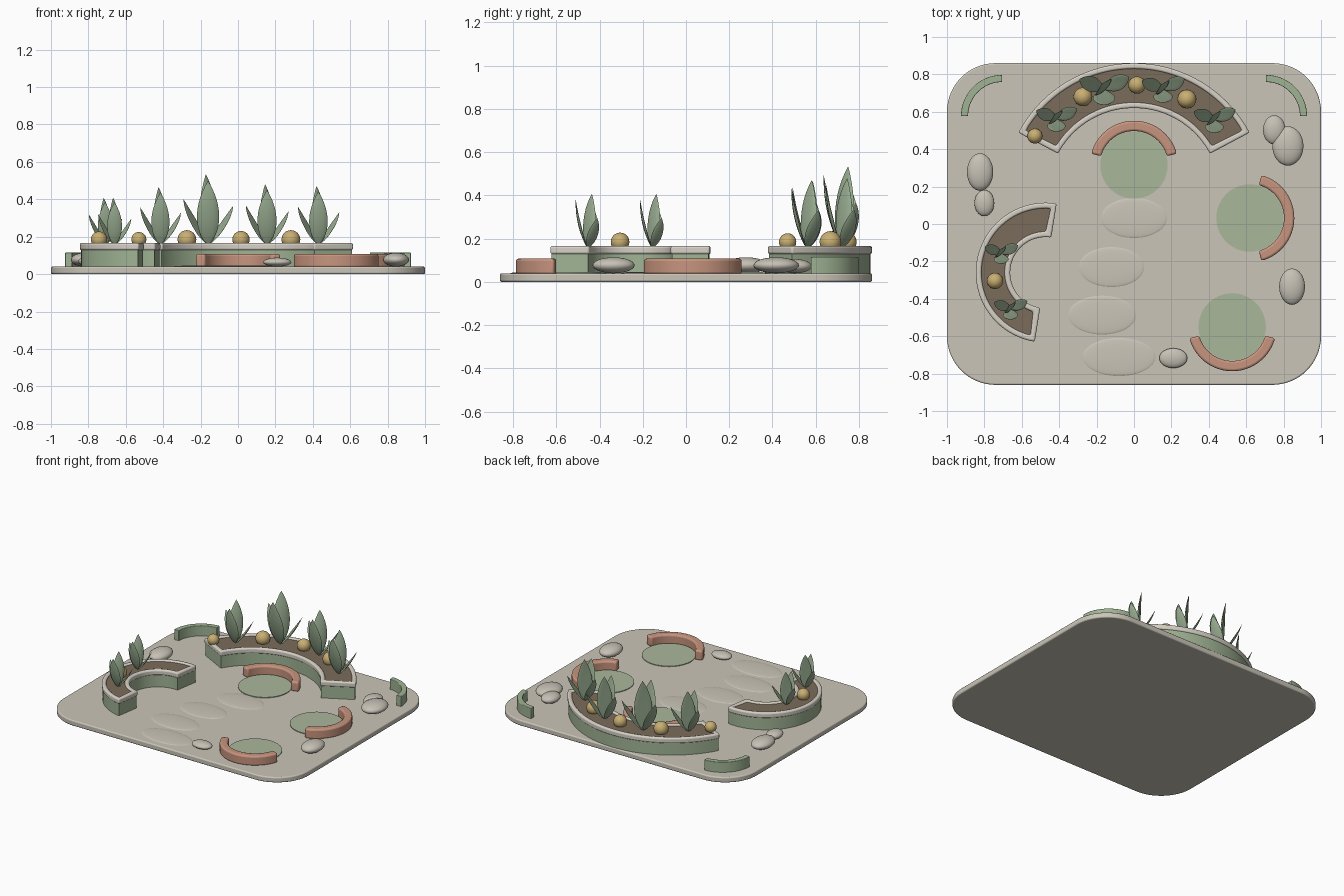
import bpy, bmesh
from math import sin, cos, pi, radians, hypot

cube = bpy.data.objects.get("Cube")
if cube:
    bpy.data.objects.remove(cube)
made = []


def material(name, rgb):
    m = bpy.data.materials.new(name)
    m.use_nodes = True
    lin = [((c / 255 + 0.055) / 1.055) ** 2.4 for c in rgb] + [1]
    m.diffuse_color = lin
    m.node_tree.nodes["Principled BSDF"].inputs["Base Color"].default_value = lin
    return m


PAVING = material("paving stone", (202, 197, 184))
RIM = material("pale rim stone", (214, 209, 198))
ROCK = material("boulder stone", (198, 193, 181))
WALL = material("sage wall", (160, 180, 148))
PAD = material("moss green", (170, 183, 154))
LEAF = material("leaf green", (154, 174, 146))
CLAY = material("terracotta", (199, 148, 126))
SOIL = material("soil brown", (123, 108, 91))
GOLD = material("golden ochre", (200, 174, 114))


def finish(name, bm, mat, bevel=0):
    bmesh.ops.recalc_face_normals(bm, faces=bm.faces)
    me = bpy.data.meshes.new(name)
    bm.to_mesh(me)
    bm.free()
    me.materials.append(mat)
    ob = bpy.data.objects.new(name, me)
    bpy.context.collection.objects.link(ob)
    if bevel:
        mod = ob.modifiers.new("soft edges", "BEVEL")
        mod.width, mod.segments, mod.limit_method = bevel, 3, "ANGLE"
    made.append(ob)
    return ob


def arc(c, r, a0, a1, n=40):
    return [(c[0] + r * cos(radians(a0 + (a1 - a0) * i / n)),
             c[1] + r * sin(radians(a0 + (a1 - a0) * i / n))) for i in range(n + 1)]


def band(c, r0, r1, a0, a1, inset=0):
    """Outline of a curved bar, shrunk evenly by inset."""
    d1, d0 = (inset / r * 180 / pi for r in (r1, r0))
    return (arc(c, r1 - inset, a0 + d1, a1 - d1)
            + arc(c, r0 + inset, a1 - d0, a0 + d0))


def prism(name, loop, z0, z1, mat, bevel=0):
    bm = bmesh.new()
    low, top = ([bm.verts.new((x, y, z)) for x, y in loop] for z in (z0, z1))
    bm.faces.new(low)
    bm.faces.new(top)
    for i in range(len(loop)):
        bm.faces.new((low[i - 1], low[i], top[i], top[i - 1]))
    return finish(name, bm, mat, bevel)


def frame(name, outer, inner, z0, z1, mat, bevel):
    """Closed border between two matching outlines."""
    bm = bmesh.new()
    rings = [[bm.verts.new((x, y, z)) for x, y in loop]
             for loop, z in ((outer, z0), (outer, z1), (inner, z1), (inner, z0))]
    for k in range(4):
        a, b = rings[k], rings[(k + 1) % 4]
        for i in range(len(a)):
            bm.faces.new((a[i - 1], a[i], b[i], b[i - 1]))
    return finish(name, bm, mat, bevel)


def ellipsoid(name, centre, radii, mat):
    bm = bmesh.new()
    bmesh.ops.create_uvsphere(bm, u_segments=32, v_segments=16, radius=1)
    bmesh.ops.scale(bm, vec=radii, verts=bm.verts)
    bmesh.ops.translate(bm, vec=centre, verts=bm.verts)
    return finish(name, bm, mat)


def add_leaf(bm, base, tip, facing, half_width, s):
    """Pointed lens-section leaf rising from base to an offset tip."""
    fx, fy = (f / hypot(*facing) for f in facing)
    rows, sides, rings = 14, 12, []
    for j in range(rows + 1):
        t = 0.004 + 0.992 * j / rows
        w = half_width * 1.84 * t ** 0.75 * (1 - t) ** 0.95 * 1.04
        ring = []
        for k in range(sides):
            a = 2 * pi * k / sides
            u, v = w * cos(a), 0.16 * w * sin(a)
            drift = t ** 0.85
            v += 0.12 * half_width * (1 - 2 * (u / half_width) ** 2) * sin(pi * t)
            ring.append(bm.verts.new((base[0] + s * (tip[0] * drift - fy * u + fx * v),
                                      base[1] + s * (tip[1] * drift + fx * u + fy * v),
                                      base[2] + s * tip[2] * t)))
        rings.append(ring)
    for a, b in zip(rings, rings[1:]):
        for k in range(sides):
            bm.faces.new((a[k - 1], a[k], b[k], b[k - 1]))
    bm.faces.new(rings[0])
    bm.faces.new(rings[-1])


# Rounded base slab
corners = [(0.74, 0.60, 0), (-0.74, 0.60, 90), (-0.74, -0.60, 180), (0.74, -0.60, 270)]
outline = [p for x, y, a in corners for p in arc((x, y), 0.26, a, a + 90, 16)]
prism("base_slab", outline, 0, 0.04, PAVING, 0.008)

# Curved planters: wall, soil bed and raised rim
for name, c, r0, r1, a0, a1 in (("back_planter", (0, 0.16), 0.46, 0.70, 28, 152),
                                ("right_planter", (-0.472, -0.26), 0.19, 0.374, 81, 261)):
    prism(name + "_wall", band(c, r0, r1, a0, a1, 0.006), 0.035, 0.13, WALL)
    prism(name + "_soil", band(c, r0, r1, a0, a1, 0.022), 0.12, 0.158, SOIL)
    frame(name + "_rim", band(c, r0, r1, a0, a1), band(c, r0, r1, a0, a1, 0.03),
          0.128, 0.167, RIM, 0.01)

# Low corner walls
for side, x, a in (("left", 0.705, 0), ("right", -0.705, 90)):
    prism(side + "_corner_wall", band((x, 0.577), 0.182, 0.22, a, a + 90),
          0.035, 0.115, WALL, 0.004)

# Round pads with curved benches
for name, c, a in (("back", (0, 0.315), 90), ("left", (0.62, 0.032), 0),
                   ("front", (0.525, -0.55), 270)):
    prism(name + "_pad", arc(c, 0.18, 0, 354, 59), 0.035, 0.045, PAD)
    prism(name + "_bench", band(c, 0.182, 0.237, a - 75, a + 75), 0.035, 0.108, CLAY, 0.012)

# Stepping stones
for i, (x, y, rx, ry) in enumerate(((0, 0.032, 0.177, 0.107), (-0.12, -0.23, 0.175, 0.107),
                                    (-0.17, -0.487, 0.182, 0.104), (-0.08, -0.711, 0.195, 0.102))):
    ellipsoid(f"stepping_stone_{i + 1}", (x, y, 0.04), (rx, ry, 0.007), PAVING)

# Boulders
for i, (x, y, rx, ry, rz) in enumerate((
        (-0.823, 0.278, 0.07, 0.10, 0.037), (-0.80, 0.112, 0.053, 0.07, 0.028),
        (0.75, 0.503, 0.06, 0.078, 0.033), (0.823, 0.417, 0.083, 0.105, 0.037),
        (0.845, -0.335, 0.069, 0.097, 0.037), (0.21, -0.717, 0.075, 0.053, 0.024))):
    ellipsoid(f"boulder_{i + 1}", (x, y, 0.04 + rz), (rx, ry, rz), ROCK)

# Golden round plants
for i, (x, y, r) in enumerate(((-0.273, 0.68, 0.05), (0.016, 0.743, 0.046), (0.283, 0.668, 0.05),
                               (-0.53, 0.47, 0.04), (-0.743, -0.305, 0.043))):
    ellipsoid(f"golden_ball_{i + 1}", (x, y, 0.185), (r, r, r), GOLD)

# Leafy plants: front, tall centre, right-hand and left-hand leaves
leaves = (((0, -0.07, 0.285), (0, -1), 0.083), ((-0.01, 0.025, 0.315), (1, -1), 0.085),
          ((-0.11, 0.045, 0.205), (-1, 0.5), 0.058), ((0.112, 0.055, 0.175), (1, 0.5), 0.058))
for i, (x, y, s) in enumerate(((-0.415, 0.562, 0.98), (-0.16, 0.72, 1.2), (0.155, 0.72, 1.03),
                               (0.43, 0.557, 1), (-0.71, -0.157, 0.8), (-0.66, -0.455, 0.8))):
    bm = bmesh.new()
    for tip, facing, width in leaves:
        add_leaf(bm, (x, y, 0.156), tip, facing, width, s)
    finish(f"leafy_plant_{i + 1}", bm, LEAF)

# Smooth shading with crisp edges
bpy.ops.object.select_all(action="DESELECT")
for ob in made:
    ob.select_set(True)
bpy.context.view_layer.objects.active = made[0]
bpy.ops.object.shade_smooth_by_angle(angle=radians(35))
